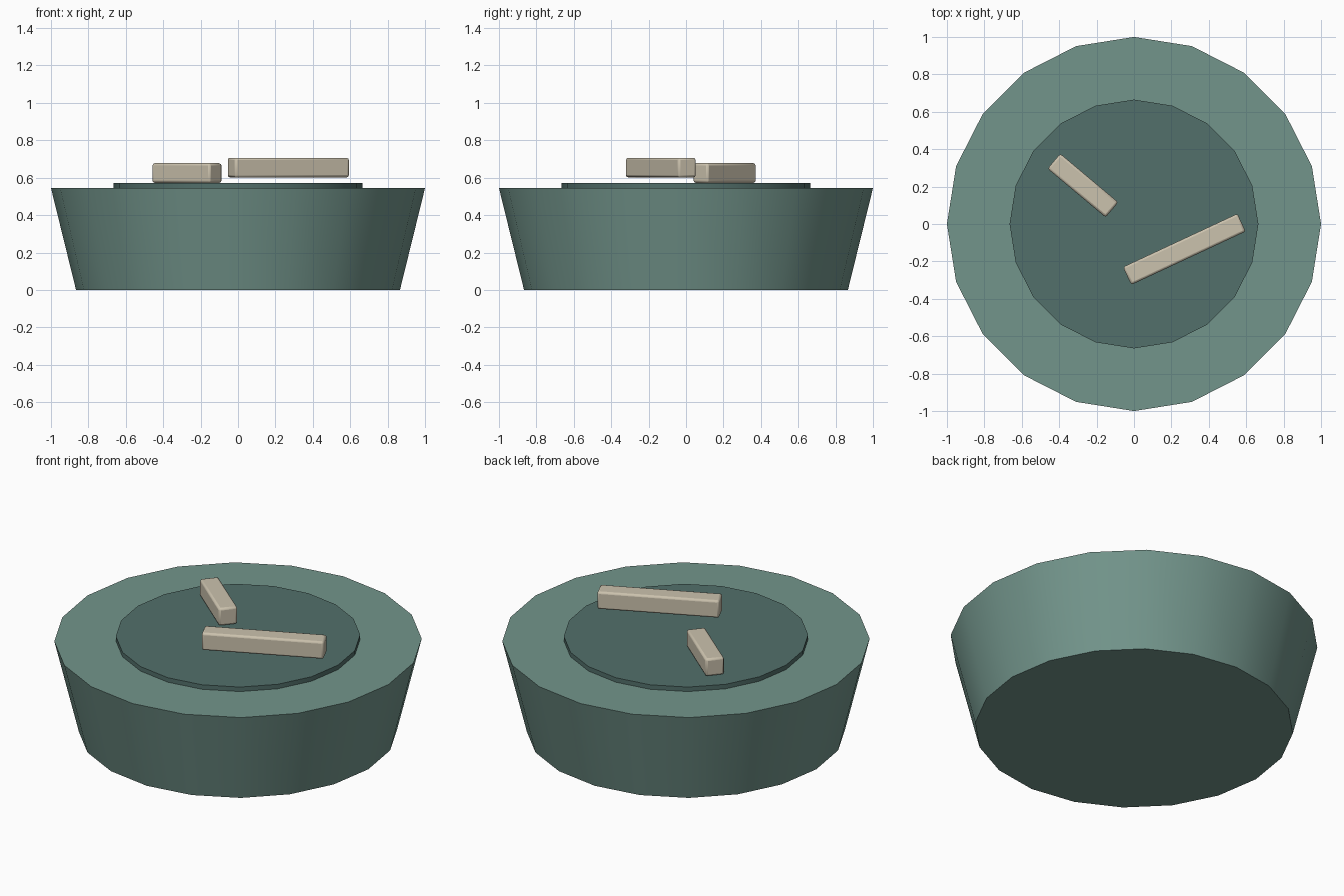
import bpy, math

if "Cube" in bpy.data.objects:
    bpy.data.objects.remove(bpy.data.objects["Cube"])


def material(name, color):
    m = bpy.data.materials.new(name)
    m.diffuse_color = (*color, 1)
    m.use_nodes = True
    m.node_tree.nodes["Principled BSDF"].inputs["Base Color"].default_value = m.diffuse_color
    return m


def finish(obj, name, mat):
    obj.name = name
    obj.data.materials.append(mat)
    bpy.ops.object.shade_smooth_by_angle(angle=math.radians(30))


def round_part(name, r_bottom, r_top, z0, z1, mat):
    bpy.ops.mesh.primitive_cone_add(vertices=20, radius1=r_bottom, radius2=r_top,
                                    depth=z1 - z0, location=(0, 0, (z0 + z1) / 2))
    finish(bpy.context.object, name, mat)


def stick(name, length, center, angle, mat):
    bpy.ops.mesh.primitive_cube_add(size=1, location=center,
                                    rotation=(0, 0, math.radians(angle)))
    obj = bpy.context.object
    obj.scale = (length, 0.105, 0.105)
    bpy.ops.object.transform_apply(location=False, rotation=False, scale=True)
    finish(obj, name, mat)
    bevel = obj.modifiers.new("soft_edges", 'BEVEL')
    bevel.width = 0.012
    bevel.segments = 2


teal = material("teal", (0.17, 0.30, 0.26))
dark_teal = material("dark_teal", (0.085, 0.16, 0.145))
ivory = material("ivory", (0.60, 0.54, 0.42))

# Flared bowl body and raised inner disc
round_part("bowl", 0.866, 1.0, 0.0, 0.545, teal)
round_part("inner_disc", 0.665, 0.665, 0.53, 0.572, dark_teal)

# Two loose sticks lying on top
stick("short_stick", 0.405, (-0.273, 0.206, 0.625), -40, ivory)
stick("long_stick", 0.675, (0.269, -0.135, 0.654), 25, ivory)
